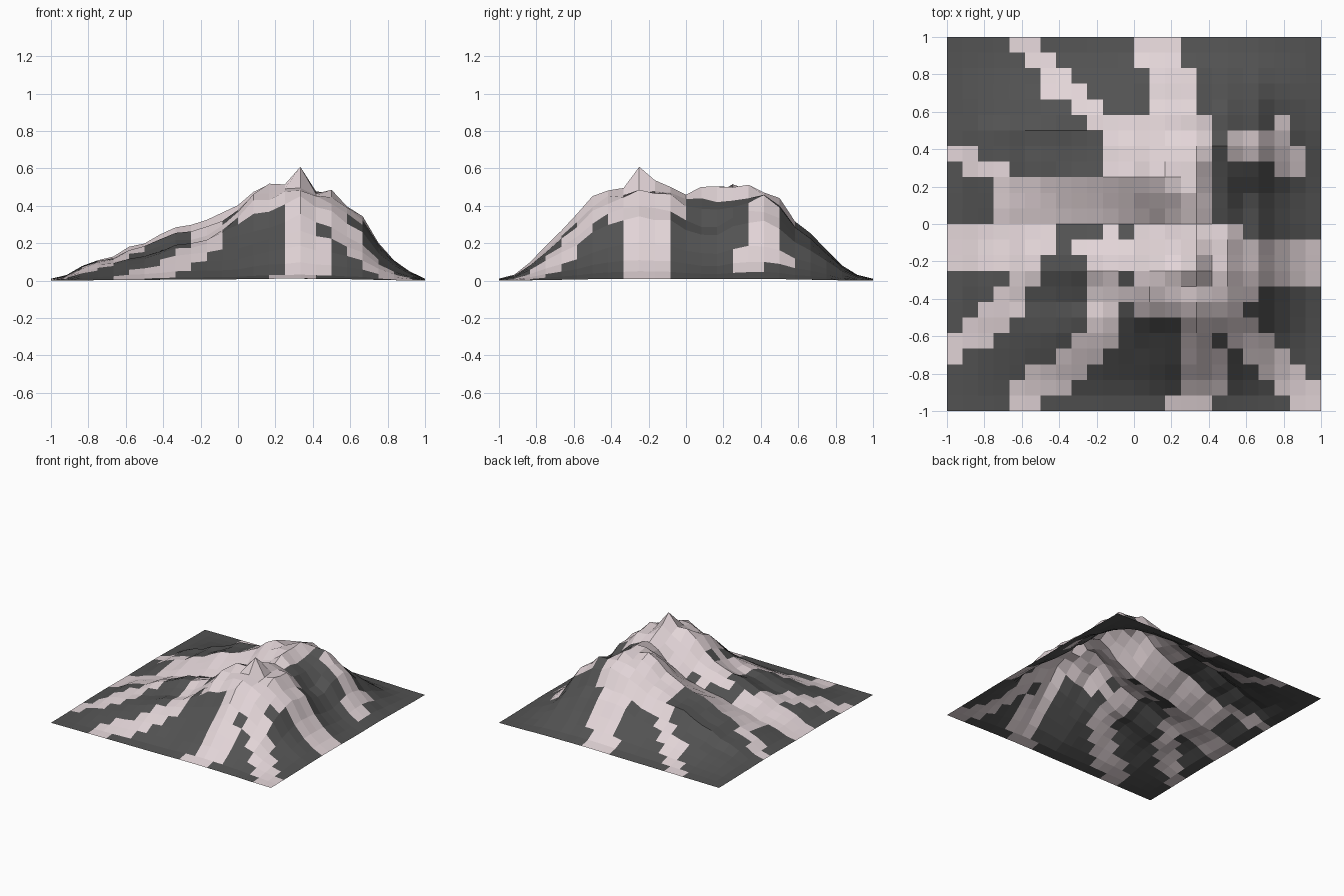
import bpy, bmesh, random
from math import exp
from mathutils import Vector

if "Cube" in bpy.data.objects:
    bpy.data.objects.remove(bpy.data.objects["Cube"])

random.seed(4)
N = 24  # cells per side

# Skyline seen from the front (along x) and relative skyline from the side (along y)
ALONG_X = [.01, .03, .08, .11, .13, .18, .20, .24, .285, .295, .32, .35, .39,
           .47, .51, .52, .53, .48, .47, .40, .34, .20, .11, .05, .01]
ALONG_Y = [.01, .03, .09, .17, .25, .33, .42, .47, .50, .52, .51, .52, .50,
           .51, .50, .52, .51, .49, .43, .31, .25, .16, .08, .03, .01]

# Valleys (positive depth) and ridges (negative): path, half width, depth fraction
CARVES = [
    ([(-.9, -.05), (-.45, 0), (.1, -.02)], .15, .34),
    ([(-.55, -.42), (-.2, -.4)], .14, .28),
    ([(-.7, .39), (-.2, .38)], .06, .06),
    ([(-.75, .5), (-.2, .5)], .07, -.12),
    ([(-.5, .28), (.0, .25)], .06, -.04),
    ([(.95, .14), (.62, .12)], .17, .28),
    ([(.2, 0), (.33, .02)], .07, .08),
    ([(.46, .25), (.5, .3)], .06, .08),
    ([(.12, .42), (.2, .42)], .13, .10),
    ([(.0, -.85), (.15, -.55)], .12, .12),
    ([(.9, -.6), (.65, -.58)], .12, .12),
    ([(.35, -.9), (.35, -.55)], .07, -.06),
    ([(.33, -.25), (.33, -.25)], .05, -.14),
]

# Pale rock bands: path, half width
BANDS = [
    ([(-.6, 1), (-.42, .78), (-.15, .53)], .08),
    ([(.1, 1), (.2, .75), (.25, .5)], .11),
    ([(-.02, .44), (-.02, .3)], .13),
    ([(.15, .45), (.15, -.25)], .16),
    ([(.28, .5), (.28, -.38)], .11),
    ([(.48, -.06), (.49, -.5)], .10),
    ([(-1, .38), (-.75, .29)], .06),
    ([(-.62, .12), (-.08, .12)], .125),
    ([(-.95, -.1), (-.55, -.08)], .13),
    ([(-.58, -.2), (-.7, -.45), (-.96, -.68)], .075),
    ([(-.29, -.12), (-.29, -.12)], .03),
    ([(-.12, -.1), (-.16, -.6), (-.4, -.78), (-.6, -.96)], .09),
    ([(0, -.39), (.3, -.41)], .08),
    ([(.33, -.4), (.33, -.62), (.38, -.8), (.29, -1)], .11),
    ([(.54, -.52), (.7, -.66), (.92, -.97)], .09),
    ([(.6, -.3), (.65, -.2), (1, -.2)], .11),
    ([(.58, .42), (.71, .4)], .09),
    ([(.79, .54), (.79, .42), (.87, .3)], .07),
]


def distance(point, path):
    best = 9.0
    for a, b in zip(path, path[1:]):
        a, d = Vector(a), Vector(b) - Vector(a)
        t = max(0, min(1, (point - a).dot(d) / max(d.length_squared, 1e-9)))
        best = min(best, (point - a - d * t).length)
    return best


def height(i, j):
    p = Vector((i * 2 / N - 1, j * 2 / N - 1))
    z = ALONG_X[i] * ALONG_Y[j] / .52
    for path, width, depth in CARVES:
        z *= 1 - depth * exp(-(distance(p, path) / width) ** 2)
    rough = .045 if z > .4 else .02          # craggier near the summit
    return max(0, z * (1 + random.uniform(-rough, rough)))


def material(name, colour):
    m = bpy.data.materials.new(name)
    m.diffuse_color = (*colour, 1)
    m.use_nodes = True
    m.node_tree.nodes["Principled BSDF"].inputs["Base Color"].default_value = m.diffuse_color
    return m


# Mountain surface: open grid of flat quads
bm = bmesh.new()
grid = [[bm.verts.new((i * 2 / N - 1, j * 2 / N - 1, height(i, j)))
         for j in range(N + 1)] for i in range(N + 1)]
low = min(v.co.z for v in bm.verts)
for v in bm.verts:
    v.co.z -= low
for i in range(N):
    for j in range(N):
        f = bm.faces.new((grid[i][j], grid[i + 1][j],
                          grid[i + 1][j + 1], grid[i][j + 1]))
        c = f.calc_center_median().xy
        f.material_index = int(any(distance(c, path) < w for path, w in BANDS))

mesh = bpy.data.meshes.new("mountain")
bm.to_mesh(mesh)
bm.free()
mesh.materials.append(material("dark_rock", (.085, .085, .085)))
mesh.materials.append(material("pale_rock", (.76, .66, .68)))
mountain = bpy.data.objects.new("mountain", mesh)
bpy.context.collection.objects.link(mountain)
